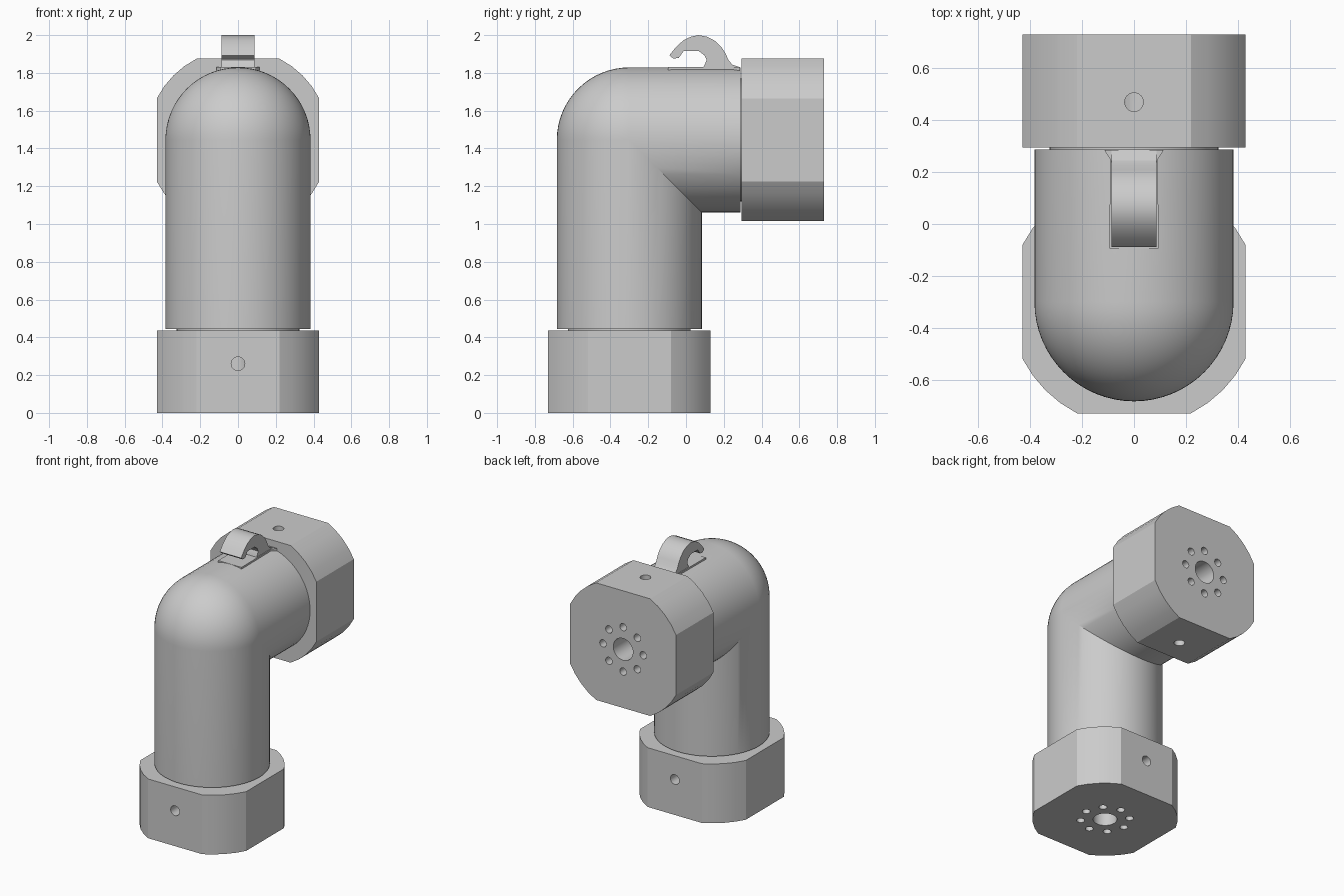
import bpy, bmesh, math
from mathutils import Matrix, Vector

if "Cube" in bpy.data.objects:
    bpy.data.objects.remove(bpy.data.objects["Cube"], do_unlink=True)

TUBE_R, AXIS_Y, AXIS_Z = 0.384, -0.30, 1.445
HALF, CORNER_R, BLOCK_H = 0.43, 0.483, 0.435
BACK_Y = 0.73
SEGS = 64

grey = bpy.data.materials.new("plain grey")
grey.use_nodes = True
grey.diffuse_color = (0.6, 0.6, 0.6, 1)
grey.node_tree.nodes["Principled BSDF"].inputs["Base Color"].default_value = (0.6, 0.6, 0.6, 1)


def add_object(name, bm):
    bmesh.ops.recalc_face_normals(bm, faces=bm.faces)
    mesh = bpy.data.meshes.new(name)
    bm.to_mesh(mesh)
    bm.free()
    mesh.materials.append(grey)
    obj = bpy.data.objects.new(name, mesh)
    bpy.context.collection.objects.link(obj)
    return obj


def activate(obj):
    bpy.ops.object.select_all(action='DESELECT')
    obj.select_set(True)
    bpy.context.view_layer.objects.active = obj


def smooth(obj):
    activate(obj)
    bpy.ops.object.shade_smooth_by_angle(angle=math.radians(30))


def prism(name, outline, low, high, matrix=Matrix()):
    """Extrude a closed 2D outline along local z."""
    bm = bmesh.new()
    face = bm.faces.new([bm.verts.new((u, v, low)) for u, v in outline])
    top = bmesh.ops.extrude_face_region(bm, geom=[face])["geom"]
    verts = [v for v in top if isinstance(v, bmesh.types.BMVert)]
    bmesh.ops.translate(bm, verts=verts, vec=(0, 0, high - low))
    bm.transform(matrix)
    return add_object(name, bm)


def circle(radius, count, cx=0, cy=0):
    steps = [math.tau * i / count for i in range(count)]
    return [(cx + radius * math.cos(a), cy + radius * math.sin(a)) for a in steps]


def cut(target, cutter):
    cutter.hide_render = True
    mod = target.modifiers.new("cut", 'BOOLEAN')
    mod.operation, mod.solver, mod.object = 'DIFFERENCE', 'EXACT', cutter
    activate(target)
    bpy.ops.object.modifier_apply(modifier=mod.name)
    bpy.data.objects.remove(cutter, do_unlink=True)


# Bent tube with a rounded outer elbow and a mitred inner corner
bm = bmesh.new()
ring_angles = [math.tau * i / SEGS for i in range(SEGS)]
rings = [[Vector((TUBE_R * math.cos(t), AXIS_Y + TUBE_R * math.sin(t), 0.445)) for t in ring_angles]]
STEPS = 16
for k in range(STEPS + 1):
    a = math.pi / 2 * k / STEPS
    ring = []
    for t in ring_angles:
        x, d = TUBE_R * math.cos(t), TUBE_R * math.sin(t)
        dy, dz = (d, -d) if d > 0 else (d * math.cos(a), -d * math.sin(a))
        ring.append(Vector((x, AXIS_Y + dy, AXIS_Z + dz)))
    rings.append(ring)
rings.append([Vector((v.x, 0.288, v.z)) for v in rings[-1]])
loops = [[bm.verts.new(p) for p in ring] for ring in rings]
for k, (lower, upper) in enumerate(zip(loops, loops[1:])):
    for i in range(SEGS):
        j = (i + 1) % SEGS
        inner_side = i < SEGS // 2
        if inner_side and 0 < k < len(loops) - 2:
            continue
        bm.faces.new((lower[i], lower[j], upper[j], upper[i]))
bm.faces.new(loops[0])
bm.faces.new(loops[-1])
bmesh.ops.remove_doubles(bm, verts=bm.verts, dist=0.0001)
loose = [v for v in bm.verts if not v.link_faces]
bmesh.ops.delete(bm, geom=loose, context='VERTS')
smooth(add_object("elbow_tube", bm))

# End block: a square with its corners rounded off to a larger circle
start = math.acos(HALF / CORNER_R)
arc = math.pi / 2 - 2 * start
outline = []
for quarter in range(4):
    for i in range(5):
        a = quarter * math.pi / 2 + start + arc * i / 4
        outline.append((CORNER_R * math.cos(a), CORNER_R * math.sin(a)))
base = prism("base_block", outline, 0, BLOCK_H)

# Cross holes, centre bore and ring of bolt holes
for axis in 'XY':
    turn = Matrix.Translation((0, 0, 0.26)) @ Matrix.Rotation(math.pi / 2, 4, axis)
    cut(base, prism("cross_hole", circle(0.036, 24), -0.6, 0.6, turn))
cut(base, prism("centre_bore", circle(0.08, 32), -0.1, 0.34))
for cx, cy in circle(0.163, 8):
    cut(base, prism("bolt_hole", circle(0.027, 16, cx, cy), -0.1, 0.12))
smooth(base)

# Same block on the other end of the tube
back = bpy.data.objects.new("back_block", base.data)
bpy.context.collection.objects.link(back)
base.location = (0, AXIS_Y, 0)
back.location = (0, BACK_Y, AXIS_Z)
back.rotation_euler = (math.pi / 2, 0, 0)

# Short necks joining tube and blocks
neck = prism("base_neck", circle(0.325, SEGS), BLOCK_H - 0.005, 0.45,
             Matrix.Translation((0, AXIS_Y, 0)))
smooth(neck)
turn = Matrix.Translation((0, BACK_Y, AXIS_Z)) @ Matrix.Rotation(math.pi / 2, 4, 'X')
smooth(prism("back_neck", circle(0.325, SEGS), BLOCK_H - 0.005, 0.45, turn))

# Hook on top: side profile as (y, z), extruded across x
hook_profile = [
    (0.09, 1.79), (0.093, 1.832), (0.11, 1.868), (0.098, 1.893), (0.068, 1.915),
    (-0.013, 1.915), (-0.025, 1.898), (-0.038, 1.88), (-0.066, 1.875),
    (-0.088, 1.893), (-0.055, 1.935), (-0.013, 1.973), (0.025, 1.991),
    (0.065, 2.0), (0.11, 1.992), (0.15, 1.972), (0.185, 1.94), (0.208, 1.905),
    (0.225, 1.868), (0.245, 1.843), (0.285, 1.83), (0.285, 1.79)]
across = Matrix(((0, 0, 1, 0), (1, 0, 0, 0), (0, 1, 0, 0), (0, 0, 0, 1)))
smooth(prism("hook", hook_profile, -0.087, 0.087, across))

# Flat pad under the hook, flared at the rear
pad = [(-0.095, -0.095), (0.095, -0.095), (0.092, 0.25), (0.115, 0.286),
       (-0.115, 0.286), (-0.092, 0.25)]
prism("hook_pad", pad, 1.79, 1.83)
